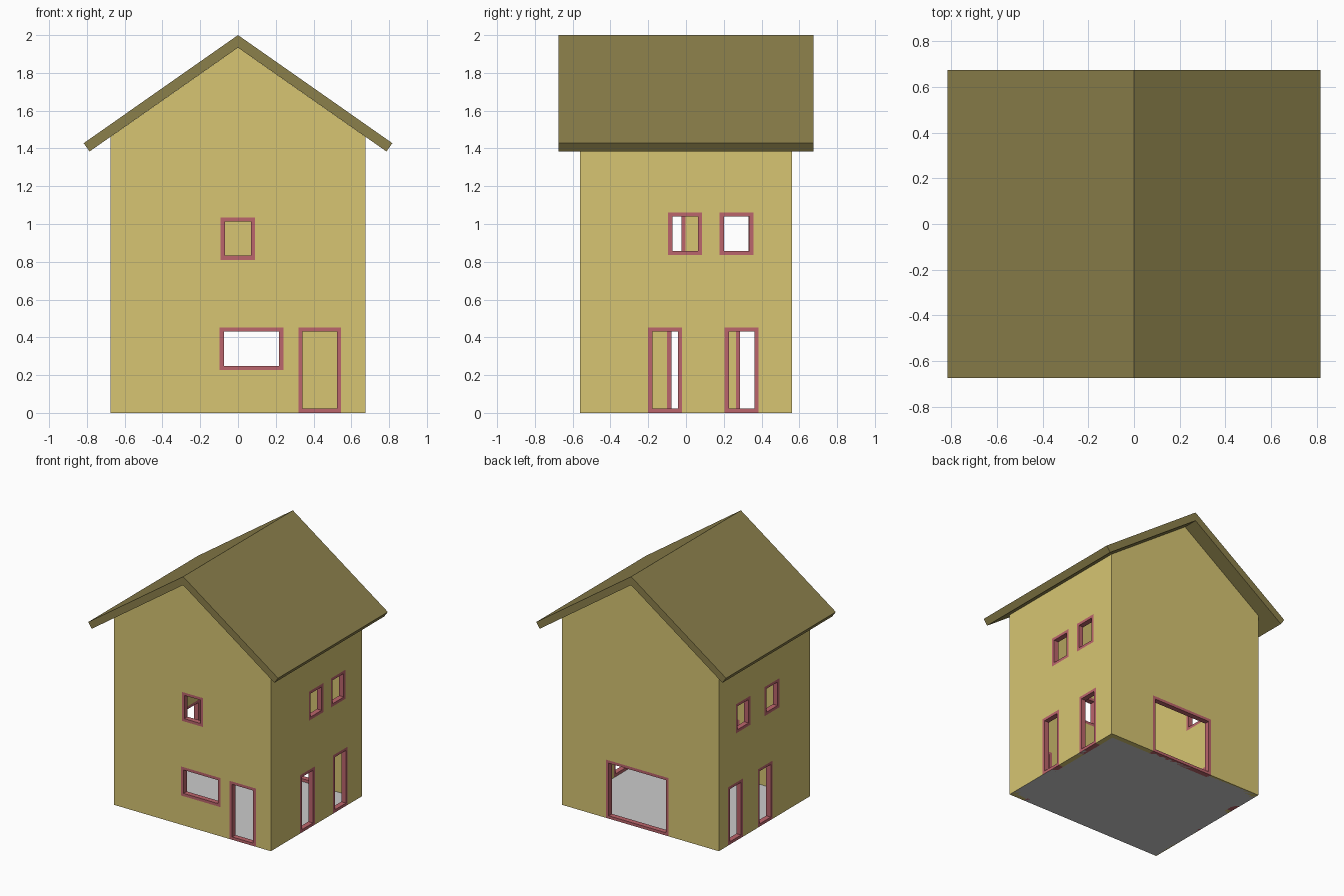
import bpy, bmesh

if "Cube" in bpy.data.objects:
    bpy.data.objects.remove(bpy.data.objects["Cube"])

HX, HY = 0.675, 0.56       # half footprint
T = 0.04                   # wall thickness
F = 0.022                  # frame width
RIDGE, SLOPE = 1.934, 0.7  # underside of roof


def material(name, rgb):
    m = bpy.data.materials.new(name)
    m.diffuse_color = (*rgb, 1)
    m.use_nodes = True
    m.node_tree.nodes["Principled BSDF"].inputs["Base Color"].default_value = m.diffuse_color
    return m


WALL = material("wall_yellow", (0.68, 0.56, 0.17))
ROOF = material("roof_olive", (0.26, 0.215, 0.07))
TRIM = material("trim_red", (0.50, 0.13, 0.15))


def make(name, bm, mat=None):
    bmesh.ops.recalc_face_normals(bm, faces=bm.faces)
    me = bpy.data.meshes.new(name)
    bm.to_mesh(me)
    bm.free()
    ob = bpy.data.objects.new(name, me)
    bpy.context.collection.objects.link(ob)
    if mat:
        me.materials.append(mat)
    return ob


def prism(profile, y):
    """Extrude an x-z outline from -y to +y."""
    bm = bmesh.new()
    f = bm.faces.new([bm.verts.new((px, -y, pz)) for px, pz in profile])
    ext = bmesh.ops.extrude_face_region(bm, geom=[f])["geom"]
    bmesh.ops.translate(bm, vec=(0, 2 * y, 0),
                        verts=[v for v in ext if isinstance(v, bmesh.types.BMVert)])
    return bm


def add_box(bm, lo, hi):
    vs = bmesh.ops.create_cube(bm, size=1)["verts"]
    for v in vs:
        v.co = [lo[i] if v.co[i] < 0 else hi[i] for i in range(3)]


def wall_box(bm, side, a0, a1, z0, z1, d0, d1):
    """Box in a wall; d0..d1 is depth inward from the outer face."""
    if side in ("front", "back"):
        s = -1 if side == "front" else 1
        b = sorted((s * (HY - d0), s * (HY - d1)))
        add_box(bm, (a0, b[0], z0), (a1, b[1], z1))
    else:
        s = -1 if side == "left" else 1
        b = sorted((s * (HX - d0), s * (HX - d1)))
        add_box(bm, (b[0], a0, z0), (b[1], a1, z1))


# openings: name, wall, span along the wall, bottom, top
OPENINGS = [
    ("upper_window", "front", -0.092, 0.09, 0.81, 1.035),
    ("wide_window", "front", -0.097, 0.24, 0.227, 0.453),
    ("door", "front", 0.32, 0.545, 0, 0.453),
    ("wide_door", "back", -0.24, 0.295, 0, 0.453),
    ("window_a", "right", -0.094, 0.086, 0.836, 1.062),
    ("window_b", "right", 0.178, 0.358, 0.836, 1.062),
    ("door_a", "right", -0.20, -0.02, 0, 0.453),
    ("door_b", "right", 0.205, 0.385, 0, 0.453),
    ("window_a", "left", -0.183, -0.003, 0.836, 1.062),
    ("window_b", "left", 0.172, 0.352, 0.836, 1.062),
    ("door_a", "left", -0.10, 0.08, 0, 0.453),
    ("door_b", "left", 0.265, 0.445, 0, 0.453),
]

# walls: gabled block, hollowed out and pierced by the openings
eave = RIDGE - SLOPE * HX
walls = make("walls", prism([(-HX, 0), (HX, 0), (HX, eave), (0, RIDGE), (-HX, eave)], HY), WALL)
hollow = bmesh.new()
add_box(hollow, (-HX + T, -HY + T, -0.1), (HX - T, HY - T, 2.2))
holes = bmesh.new()
for _, side, a0, a1, z0, z1 in OPENINGS:
    wall_box(holes, side, a0, a1, z0 if z0 else -0.05, z1, -0.03, T + 0.03)
for cutter in (make("hollow_cutter", hollow), make("opening_cutter", holes)):
    cutter.hide_render = True
    bpy.context.view_layer.objects.active = walls
    mod = walls.modifiers.new("cut", "BOOLEAN")
    mod.operation, mod.solver, mod.object = "DIFFERENCE", "EXACT", cutter
    bpy.ops.object.modifier_apply(modifier=mod.name)
    bpy.data.objects.remove(cutter)

# frames lining every opening
for name, side, a0, a1, z0, z1 in OPENINGS:
    bm = bmesh.new()
    wall_box(bm, side, a0, a0 + F, z0, z1, 0, T)
    wall_box(bm, side, a1 - F, a1, z0, z1, 0, T)
    wall_box(bm, side, a0 + F, a1 - F, z0, z0 + F, 0, T)
    wall_box(bm, side, a0 + F, a1 - F, z1 - F, z1, 0, T)
    make(f"{side}_{name}_frame", bm, TRIM)

# roof: folded slab overhanging all sides
make("roof", prism([(0, 2), (0.817, 1.428), (0.786, 1.384), (0, RIDGE),
                    (-0.786, 1.384), (-0.817, 1.428)], 0.675), ROOF)

# floor: flat sheet under the house
bm = bmesh.new()
bm.faces.new([bm.verts.new((x, y, 0)) for x, y in
              ((-HX, -HY), (HX, -HY), (HX, HY), (-HX, HY))])
make("floor", bm)
